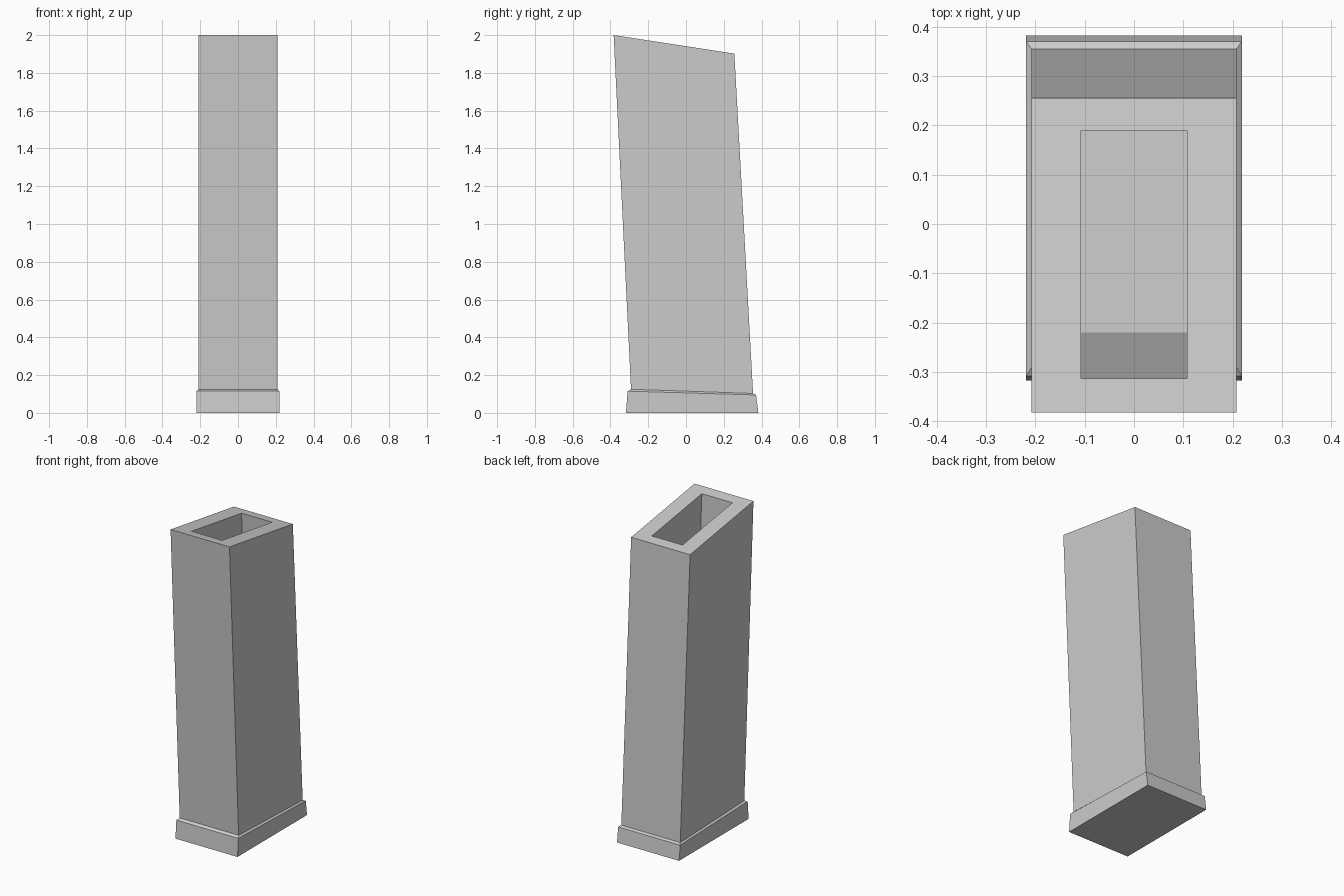
import bpy, bmesh

if "Cube" in bpy.data.objects:
    bpy.data.objects.remove(bpy.data.objects["Cube"])


def loft(name, rings, cap_first=False, cap_last=False):
    """Join rectangular rings given as (half width, (front y, z), (back y, z))."""
    bm = bmesh.new()
    loops = [[bm.verts.new(p) for p in ((-w, *f), (w, *f), (w, *b), (-w, *b))]
             for w, f, b in rings]
    for lo, hi in zip(loops, loops[1:]):
        for i in range(4):
            j = (i + 1) % 4
            bm.faces.new((lo[i], lo[j], hi[j], hi[i]))
    if cap_first:
        bm.faces.new(loops[0][::-1])
    if cap_last:
        bm.faces.new(loops[-1])
    mesh = bpy.data.meshes.new(name)
    bm.to_mesh(mesh)
    bm.free()
    obj = bpy.data.objects.new(name, mesh)
    bpy.context.collection.objects.link(obj)
    return obj


# Seam where the plinth's chamfer meets the shaft
seam = (0.208, (-0.291, 0.125), (0.355, 0.103))

# Plinth: tapered base with a sloped chamfer on top
loft("plinth", [
    (0.219, (-0.318, 0.0), (0.383, 0.0)),
    (0.219, (-0.309, 0.115), (0.371, 0.095)),
    seam,
], cap_first=True)

# Shaft: leaning outer walls, tilted rim, then the deep inner well and its floor
loft("shaft", [
    seam,
    (0.208, (-0.383, 2.0), (0.256, 1.902)),
    (0.108, (-0.314, 1.989), (0.190, 1.912)),
    (0.108, (-0.220, 0.123), (0.285, 0.105)),
], cap_last=True)
